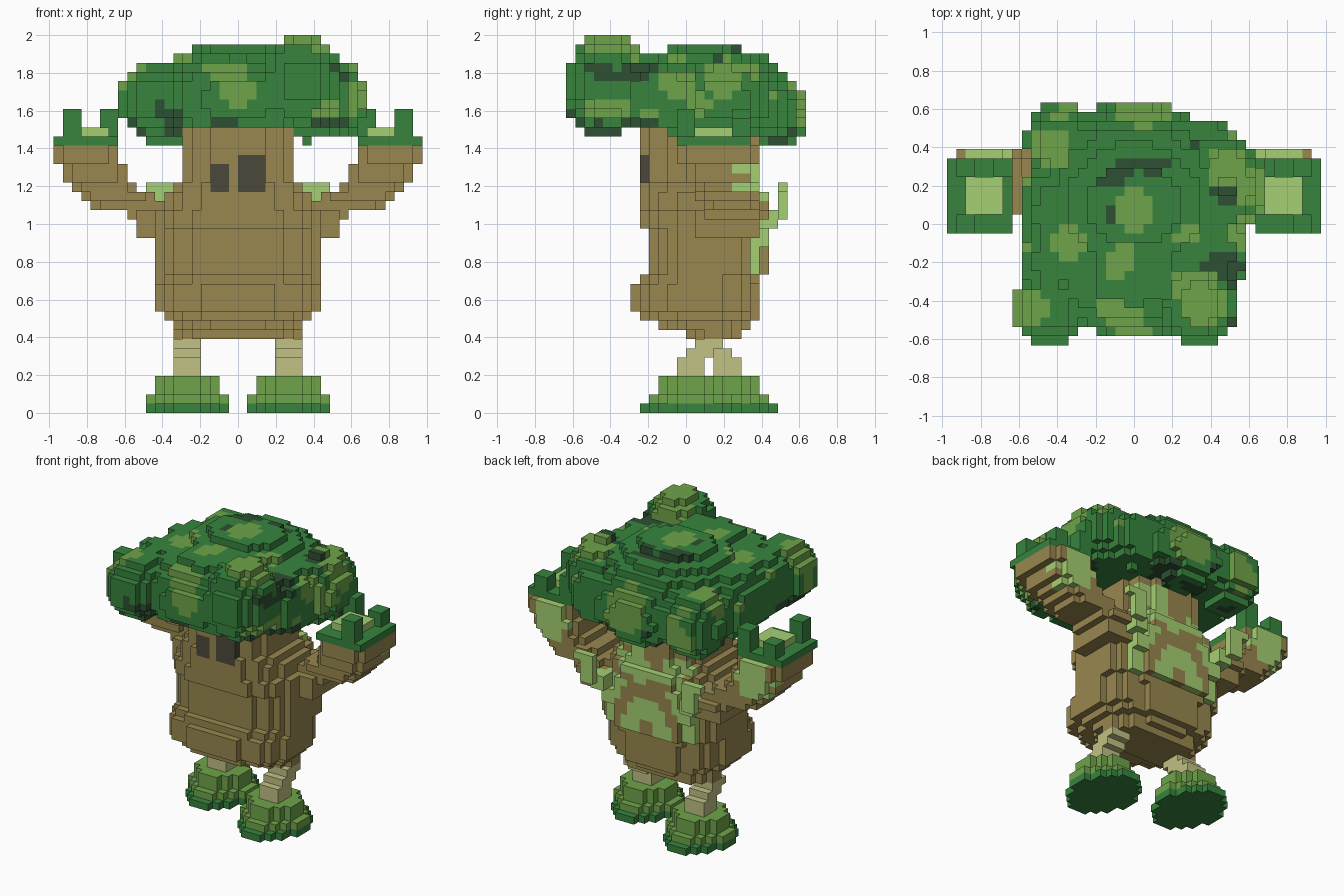
import bpy
from math import hypot
from mathutils import Vector, noise

if bpy.data.objects.get("Cube"):
    bpy.data.objects.remove(bpy.data.objects["Cube"])

V = 2 / 41  # edge of one block

COLOURS = {
    "bark": "99874F", "leaf": "37843E", "light_leaf": "6FA44A", "deep_leaf": "2D5032",
    "moss": "A5D073", "pale_wood": "C1C284", "eye": "4B483A",
}


def linear(code):
    vals = [int(code[n:n + 2], 16) / 255 for n in (0, 2, 4)]
    return [((c + 0.055) / 1.055) ** 2.4 for c in vals] + [1]


MATS = {}
for name, code in COLOURS.items():
    m = bpy.data.materials.new(name)
    m.use_nodes = True
    m.diffuse_color = linear(code)
    m.node_tree.nodes["Principled BSDF"].inputs["Base Color"].default_value = linear(code)
    MATS[name] = m

taken = set()   # every filled block
parts = {}      # part name -> {block: colour}


def put(part, block, colour):
    if block not in taken:
        taken.add(block)
        parts.setdefault(part, {})[block] = colour(*block) if callable(colour) else colour


def section(part, colour, k0, k1, x0, x1, y0, y1, p=50):
    """Layers k0..k1 of a rounded rectangle; a high p gives square corners."""
    cx, cy, a, b = (x0 + x1) / 2, (y0 + y1) / 2, (x1 - x0) / 2, (y1 - y0) / 2
    for i in range(int(x0) - 1, int(x1) + 1):
        for j in range(int(y0) - 1, int(y1) + 1):
            if abs((i + .5 - cx) / a) ** p + abs((j + .5 - cy) / b) ** p <= 1:
                for k in range(k0, k1):
                    put(part, (i, j, k), colour)


def mirrored(side, x0, x1):
    return (x0, x1) if side > 0 else (-x1, -x0)


def wobble(i, j, k, scale=.23):
    return noise.noise(Vector((i + 40, j + 40, k)) * scale)


# Trunk colours: eyes in front, moss arches behind
def trunk_colour(i, j, k):
    if j == -5 and ((-3 <= i < -1 and 24 <= k < 27) or (0 <= i < 3 and 24 <= k < 28)):
        return "eye"
    arch = hypot(i + .5, (k - 15) * .75)
    if j >= 7 and 15 <= k < 22 and (1.4 < arch < 3.6 or arch > 5.4):
        return "moss"
    if j >= 6 and (26 <= k < 29 and i > 0 or 22 <= k < 26 and wobble(i, j, k, .4) > .1):
        return "moss"
    return "bark"


for k0, k1, a, y0, y1, p in [(8, 9, 7, 0, 6, 2.5), (9, 10, 7, -3, 7, 2.2),
                             (10, 11, 8, -5, 8, 2.3), (11, 14, 9, -6, 8, 2.5),
                             (14, 15, 9, -5, 8, 2.5), (15, 20, 9, -4, 9, 2.6),
                             (20, 22, 9, -5, 9, 2.6), (22, 24, 8, -5, 9, 2.6),
                             (24, 25, 7, -5, 8, 2.8), (25, 31, 6, -5, 8, 2.8)]:
    section("trunk", trunk_colour, k0, k1, -a, a, y0, y1, p)


def arm_colour(i, j, k):
    return "moss" if j >= 5 and hypot(abs(i + .5) - 16, k - 26) < 2.6 else "bark"


for side, word in ((1, "left"), (-1, "right")):
    # Stepped foot and bent leg, one ahead of the other
    step = .5 if side > 0 else 4.5
    for k0, k1, rx, ry, col in [(0, 1, 4.5, 5.5, "leaf"), (1, 2, 4.5, 4.5, "light_leaf"),
                                (2, 4, 3.5, 3.5, "light_leaf")]:
        section(word + "_foot", col, k0, k1, *mirrored(side, 5.5 - rx, 5.5 + rx),
                step - ry, step + ry, 1.6)
    for k0, k1, shift in [(4, 6, 0), (6, 7, 1), (7, 8, 2)]:
        y = step + shift * side
        section(word + "_leg", "pale_wood", k0, k1, *mirrored(side, 4, 7), y - 1.5, y + 1.5)

    # Arm raised outward in steps
    for k0, k1, x0, x1, y0, y1 in [(19, 21, 7, 11, 1, 8), (21, 22, 7, 12, 1, 9),
                                   (22, 23, 7, 16, 2, 8), (23, 24, 9, 17, 1, 8),
                                   (24, 25, 11, 18, 1, 8), (25, 27, 12, 19, 0, 8),
                                   (27, 29, 13, 20, -1, 8)]:
        section(word + "_arm", arm_colour, k0, k1, *mirrored(side, x0, x1), y0, y1, 3.5)

    # Leafy hand: rim, palm and three fingers around it
    section(word + "_hand", "leaf", 29, 30, *mirrored(side, 13, 20), -1, 7, 6)
    section(word + "_palm", "moss", 30, 31, *mirrored(side, 14, 18), 1, 5, 2.5)
    for top, x0, y0 in [(33, 17, -1), (33, 13, 5), (32, 17, 5)]:
        section(word + "_fingers", "leaf", 30, top, *mirrored(side, x0, x0 + 2), y0, y0 + 2)

    # Moss plume climbing out of the back
    for k0, k1, x0, x1, y0, y1 in [(18, 20, 5, 7, 8, 9), (20, 22, 6, 8, 8, 10),
                                   (21, 24, 7, 9, 10, 11), (24, 25, 7, 10, 10, 11)]:
        section(word + "_moss_plume", "moss", k0, k1, *mirrored(side, x0, x1), y0, y1)

# Leaf patches on the crown: x, y, z, radius
SPOTS = [(0, 1.5, 40, 2.4), (-9, 8, 36, 2.5), (1, 12, 34, 3), (6.5, -6, 40, 2.6),
         (7.5, -9, 40, 2.2), (10, 6, 37, 2.5), (-11, -9, 36, 2.4), (-2, -9, 37, 2),
         (-7, -2, 38, 2), (13, 1, 33.5, 1.8), (12, 4, 36, 2.3), (0, -11, 35, 2),
         (12, -1, 36, 1.8), (-8, 12, 32, 2)]


def crown_colour(i, j, k):
    p = Vector((i + .5, j + .5, k + .5))
    if any((p - Vector(s[:3])).length < s[3] for s in SPOTS):
        return "light_leaf"
    n = wobble(i, j, k)
    if n < -.43 or k <= 31 and n > .15:
        return "deep_leaf"
    return "light_leaf" if n > .38 else "leaf"


# Crown: centre, radii and lowest layer of each leafy lump
LUMPS = [("crown", 0, 2, 32, 12, 11, 8.2, 30), ("front_leaves", 0, -6, 34, 10, 6.1, 5, 31),
         ("front_right_leaves", -9, -9, 34, 4.2, 4.2, 4.2, 30),
         ("front_left_tuft", 6.8, -8.5, 36, 4.6, 4.6, 5.1, 31),
         ("left_leaves", 9.8, 4, 34, 4.2, 5.8, 4.6, 30),
         ("left_front_leaves", 8.5, -3, 34, 4, 5, 4.3, 31),
         ("right_leaves", -9, 1, 33.5, 3.3, 6, 4.6, 30),
         ("right_front_leaves", -8.6, -4, 34, 3.9, 5, 4.2, 31),
         ("back_right_leaves", -8, 9, 33, 3.6, 4.2, 4.2, 29),
         ("back_leaves", 0, 10, 32.5, 5, 3.3, 4, 29),
         ("back_left_leaves", 7.5, 8.5, 33, 4, 3, 3.6, 29)]
for name, x, y, z, rx, ry, rz, low in LUMPS:
    for i in range(-14, 15):
        for j in range(-14, 15):
            for k in range(low, 41):
                if name == "crown" and k == 30 and j < -2:
                    continue
                # the underside of the main dome draws in quickly
                h = 3.2 if name == "crown" and k < z else rz
                if (((i + .5 - x) / rx) ** 2 + ((j + .5 - y) / ry) ** 2
                        + ((k + .5 - z) / h) ** 2) <= 1:
                    put(name, (i, j, k), crown_colour)


# Turn each part's exposed block sides into one mesh
def build(part, blocks):
    verts, faces, cols = {}, [], []
    names = list(dict.fromkeys(blocks.values()))
    for block, colour in blocks.items():
        for axis in range(3):
            for sign in (0, 1):
                near = list(block)
                near[axis] += 2 * sign - 1
                if tuple(near) in taken:
                    continue
                loop = []
                for u, w in ((0, 0), (1, 0), (1, 1), (0, 1)):
                    c = list(block)
                    c[axis] += sign
                    c[(axis + 1) % 3] += u
                    c[(axis + 2) % 3] += w
                    loop.append(verts.setdefault(tuple(c), len(verts)))
                faces.append(loop if sign else loop[::-1])
                cols.append(names.index(colour))
    if not faces:
        return
    mesh = bpy.data.meshes.new(part)
    mesh.from_pydata([Vector(v) * V for v in verts], [], faces)
    for n in names:
        mesh.materials.append(MATS[n])
    mesh.polygons.foreach_set("material_index", cols)
    mesh.update()
    bpy.context.collection.objects.link(bpy.data.objects.new(part, mesh))


for part, blocks in parts.items():
    build(part, blocks)
